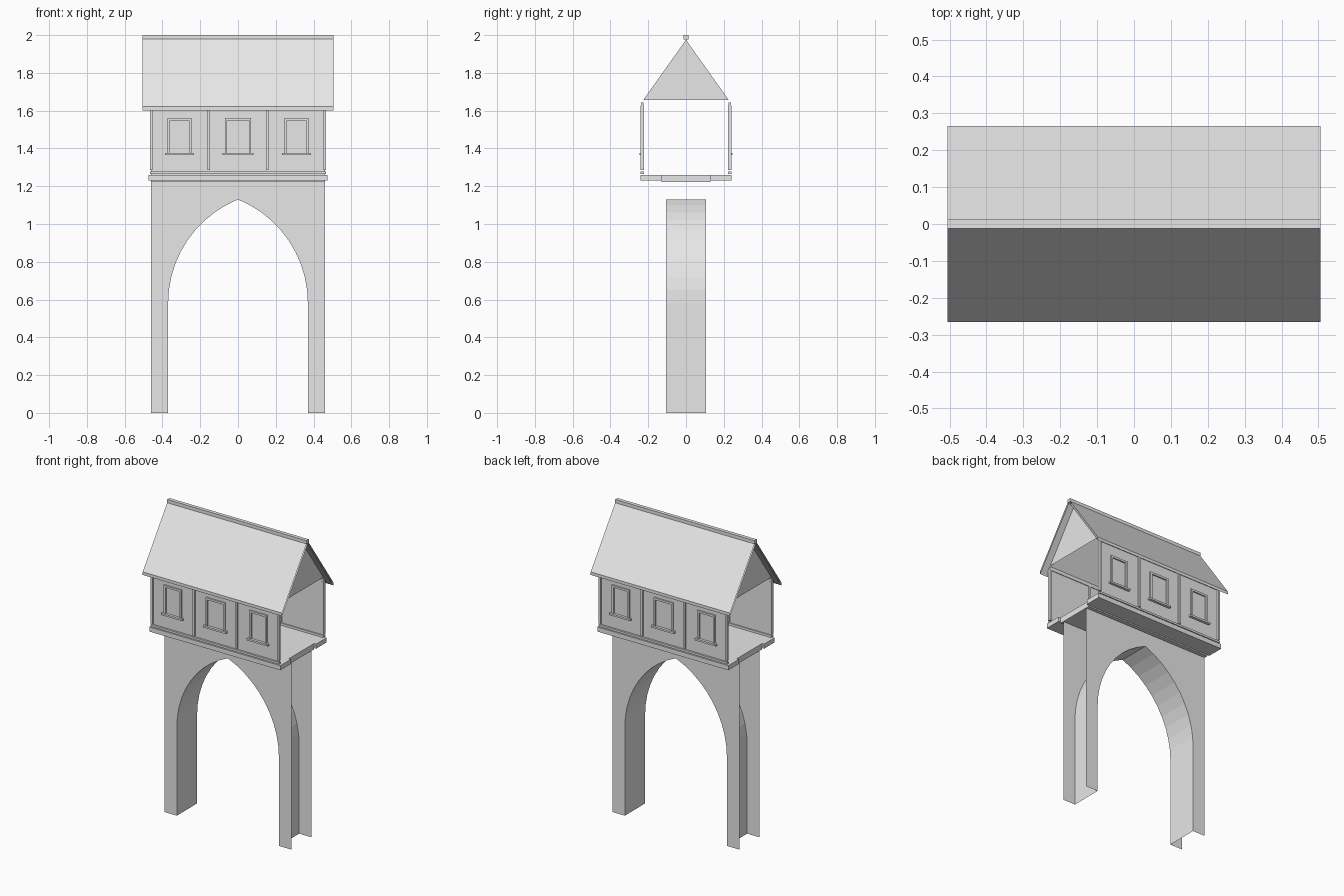
import bpy
import bmesh
from math import atan2, cos, sin, sqrt

cube = bpy.data.objects.get("Cube")
if cube:
    bpy.data.objects.remove(cube, do_unlink=True)

stone = bpy.data.materials.new("pale_grey")
stone.use_nodes = True
stone.diffuse_color = (0.8, 0.8, 0.8, 1)
stone.node_tree.nodes["Principled BSDF"].inputs["Base Color"].default_value = (0.8, 0.8, 0.8, 1)


def make(name, bm):
    mesh = bpy.data.meshes.new(name)
    bm.to_mesh(mesh)
    bm.free()
    mesh.materials.append(stone)
    obj = bpy.data.objects.new(name, mesh)
    bpy.context.collection.objects.link(obj)
    return obj


def box(name, x, y, z):
    """Box from (min, max) ranges."""
    bm = bmesh.new()
    bmesh.ops.create_cube(bm, size=1)
    for v in bm.verts:
        v.co = [r[0] if c < 0 else r[1] for c, r in zip(v.co, (x, y, z))]
    return make(name, bm)


def sheet(name, points):
    """One flat open face."""
    bm = bmesh.new()
    bm.faces.new([bm.verts.new(p) for p in points])
    return make(name, bm)


def sweep(name, start, end):
    """Open strip between two matching point rows."""
    bm = bmesh.new()
    a = [bm.verts.new(p) for p in start]
    b = [bm.verts.new(p) for p in end]
    for i in range(len(a) - 1):
        bm.faces.new((a[i], a[i + 1], b[i + 1], b[i]))
    return make(name, bm)


def span(side, near, far):
    """Range in y on the front (-1) or back (+1) side."""
    return tuple(sorted((side * near, side * far)))


# Pointed arch outline: two circular arcs rising from the legs
HALF, LEG, DEPTH = 0.37, 0.46, 0.105
SPRING, APEX, TOP = 0.58, 1.13, 1.225
rise = APEX - SPRING
radius = (HALF ** 2 + rise ** 2) / (2 * HALF)
tip = atan2(rise, radius - HALF)
STEPS = 10
right = [(HALF, 0)]
for i in range(STEPS + 1):
    a = tip * i / STEPS
    right.append((HALF - radius + radius * cos(a), SPRING + radius * sin(a)))
right[-1] = (0, APEX)
outline = right + [(-x, z) for x, z in reversed(right[:-1])]

# Arch soffit and its two open-ended faces
sweep("arch_soffit", [(x, DEPTH, z) for x, z in outline], [(x, -DEPTH, z) for x, z in outline])
for side, label in ((-1, "front"), (1, "back")):
    face = outline + [(-LEG, 0), (-LEG, TOP), (LEG, TOP), (LEG, 0)]
    if side > 0:
        face = face[::-1]
    sheet(label + "_arch_face", [(x, side * DEPTH, z) for x, z in face])

# Floor slab
box("floor_slab", (-0.46, 0.46), (-0.13, 0.13), (1.222, 1.26))

WALL = 0.228
windows = ((-0.31, 0.063), (0, 0.07), (0.31, 0.063))
for side, label in ((-1, "front"), (1, "back")):
    # Ledge, wall and rails
    box(label + "_ledge", (-0.475, 0.475), span(side, 0.13, 0.24), (1.23, 1.26))
    wall = [(-0.46, 1.26), (0.46, 1.26), (0.46, 1.66), (-0.46, 1.66)]
    sheet(label + "_wall", [(x, side * WALL, z) for x, z in wall[::-side]])
    box(label + "_lower_rail", (-0.465, 0.465), span(side, 0.222, 0.24), (1.265, 1.278))
    box(label + "_upper_rail", (-0.465, 0.465), span(side, 0.224, 0.238), (1.628, 1.642))

    # Posts dividing the bays
    for x in (-0.459, -0.155, 0.155, 0.459):
        box(label + "_post", (x - 0.006, x + 0.006), span(side, 0.222, 0.24), (1.285, 1.628))

    # Window frames with sills
    for x, w in windows:
        for s in (-1, 1):
            edge = sorted((x + s * w, x + s * (w - 0.013)))
            box(label + "_window_jamb", edge, span(side, WALL, 0.237), (1.375, 1.56))
        box(label + "_window_head", (x - w, x + w), span(side, WALL, 0.237), (1.547, 1.56))
        box(label + "_window_sill", (x - w - 0.013, x + w + 0.013), span(side, WALL, 0.245), (1.364, 1.376))

# Roof shell: outer slopes, fascias and soffits, open at the ends
section = [(0, 1.975), (-0.265, 1.602), (-0.265, 1.622), (0, 1.995),
           (0.265, 1.622), (0.265, 1.602), (0, 1.975)]
sweep("roof", [(0.505, y, z) for y, z in section], [(-0.505, y, z) for y, z in section])
box("ridge_cap", (-0.505, 0.505), (-0.012, 0.012), (1.978, 2.0))

# Gables set back under the roof overhang
for s, label in ((1, "left"), (-1, "right")):
    gable = [(-0.226, 1.657), (0.226, 1.657), (0, 1.975)]
    sheet(label + "_gable", [(s * 0.46, y, z) for y, z in gable[::s]])
